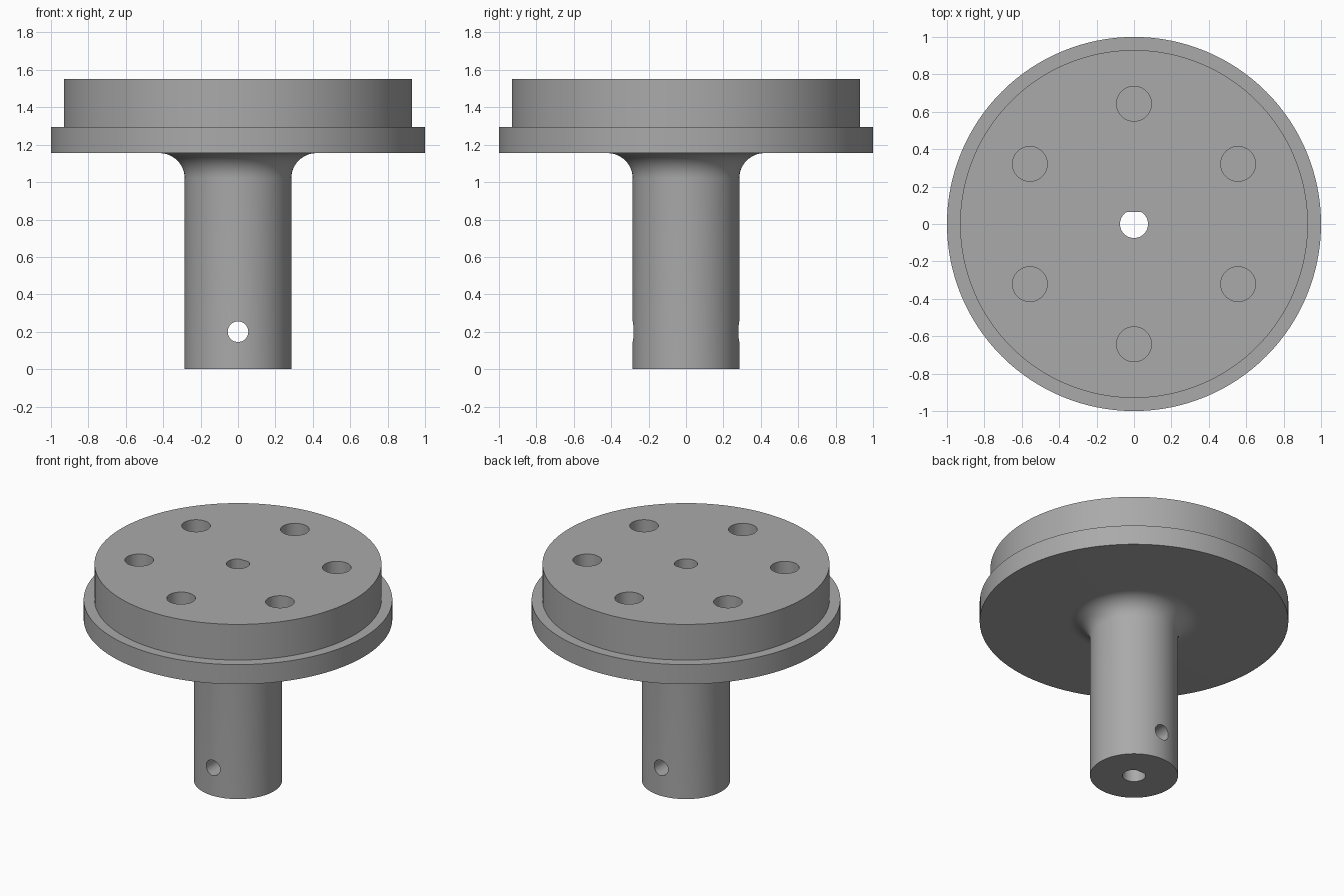
import bpy, bmesh, math
from mathutils import Matrix, Vector

cube = bpy.data.objects.get("Cube")
if cube:
    bpy.data.objects.remove(cube, do_unlink=True)

metal = bpy.data.materials.new("plain grey metal")
metal.use_nodes = True
grey = (0.40, 0.40, 0.40, 1)
metal.diffuse_color = grey
metal.node_tree.nodes["Principled BSDF"].inputs["Base Color"].default_value = grey

HEIGHT, STEP, UNDERSIDE = 1.55, 1.295, 1.155
SHAFT_R, FILLET = 0.285, 0.135


def make_object(name, bm):
    bmesh.ops.recalc_face_normals(bm, faces=bm.faces)
    mesh = bpy.data.meshes.new(name)
    bm.to_mesh(mesh)
    bm.free()
    mesh.materials.append(metal)
    obj = bpy.data.objects.new(name, mesh)
    bpy.context.collection.objects.link(obj)
    return obj


def lathe(name, profile, steps=128):
    """Spin an (r, z) profile about the z axis."""
    bm = bmesh.new()
    verts = [bm.verts.new((r, 0, z)) for r, z in profile]
    edges = [bm.edges.new(pair) for pair in zip(verts, verts[1:])]
    bmesh.ops.spin(bm, geom=verts + edges, cent=(0, 0, 0), axis=(0, 0, 1),
                   angle=math.tau, steps=steps, use_duplicate=False)
    bmesh.ops.remove_doubles(bm, verts=bm.verts, dist=1e-5)
    return make_object(name, bm)


def prism(name, outline, depth, matrix):
    """Extrude a flat outline along its local z, then place it."""
    bm = bmesh.new()
    face = bm.faces.new([bm.verts.new((x, y, 0)) for x, y in outline])
    out = bmesh.ops.extrude_face_region(bm, geom=[face])
    top = [v for v in out["geom"] if isinstance(v, bmesh.types.BMVert)]
    bmesh.ops.translate(bm, verts=top, vec=(0, 0, depth))
    bm.transform(matrix)
    obj = make_object(name, bm)
    obj.hide_render = True
    return obj


def arc(r, start, end, n):
    return [(r * math.cos(start + (end - start) * i / n),
             r * math.sin(start + (end - start) * i / n)) for i in range(n + 1)]


# Stepped disc and shaft, with a rounded fillet where they meet
fillet = [(SHAFT_R + FILLET + x, UNDERSIDE - FILLET + z)
          for x, z in arc(FILLET, math.pi, math.pi / 2, 12)]
flange = lathe("flanged_shaft", [(0, 0), (SHAFT_R, 0)] + fillet + [
    (1, UNDERSIDE), (1, STEP), (0.93, STEP), (0.93, HEIGHT), (0, HEIGHT)])

# D-shaped bore running the full length, flat towards the back
half_flat = math.acos(0.065 / 0.075)
d_shape = arc(0.075, math.pi / 2 + half_flat, math.pi * 2.5 - half_flat, 40)
cutters = [prism("bore_cutter", d_shape, HEIGHT + 0.2, Matrix.Translation((0, 0, -0.1)))]

# Cross hole for the set screw, front to back
cross = Matrix.Translation((0, 0.5, 0.2)) @ Matrix.Rotation(math.pi / 2, 4, "X")
cutters.append(prism("screw_hole_cutter", arc(0.055, 0, math.tau, 32)[:-1], 1, cross))

# Ring of six blind holes in the disc
for i in range(6):
    spot = Matrix.Rotation(math.radians(90 + 60 * i), 4, "Z") @ Vector((0.643, 0, HEIGHT - 0.25))
    cutters.append(prism("disc_hole_cutter", arc(0.093, 0, math.tau, 48)[:-1],
                         0.5, Matrix.Translation(spot)))

# Cut everything, then bake the result and drop the cutters
for cutter in cutters:
    mod = flange.modifiers.new(cutter.name, "BOOLEAN")
    mod.operation = "DIFFERENCE"
    mod.solver = "EXACT"
    mod.object = cutter
bpy.context.view_layer.objects.active = flange
flange.select_set(True)
for mod in list(flange.modifiers):
    bpy.ops.object.modifier_apply(modifier=mod.name)
for cutter in cutters:
    bpy.data.objects.remove(cutter, do_unlink=True)

bpy.ops.object.select_all(action="DESELECT")
flange.select_set(True)
bpy.ops.object.shade_smooth_by_angle(angle=math.radians(30))
